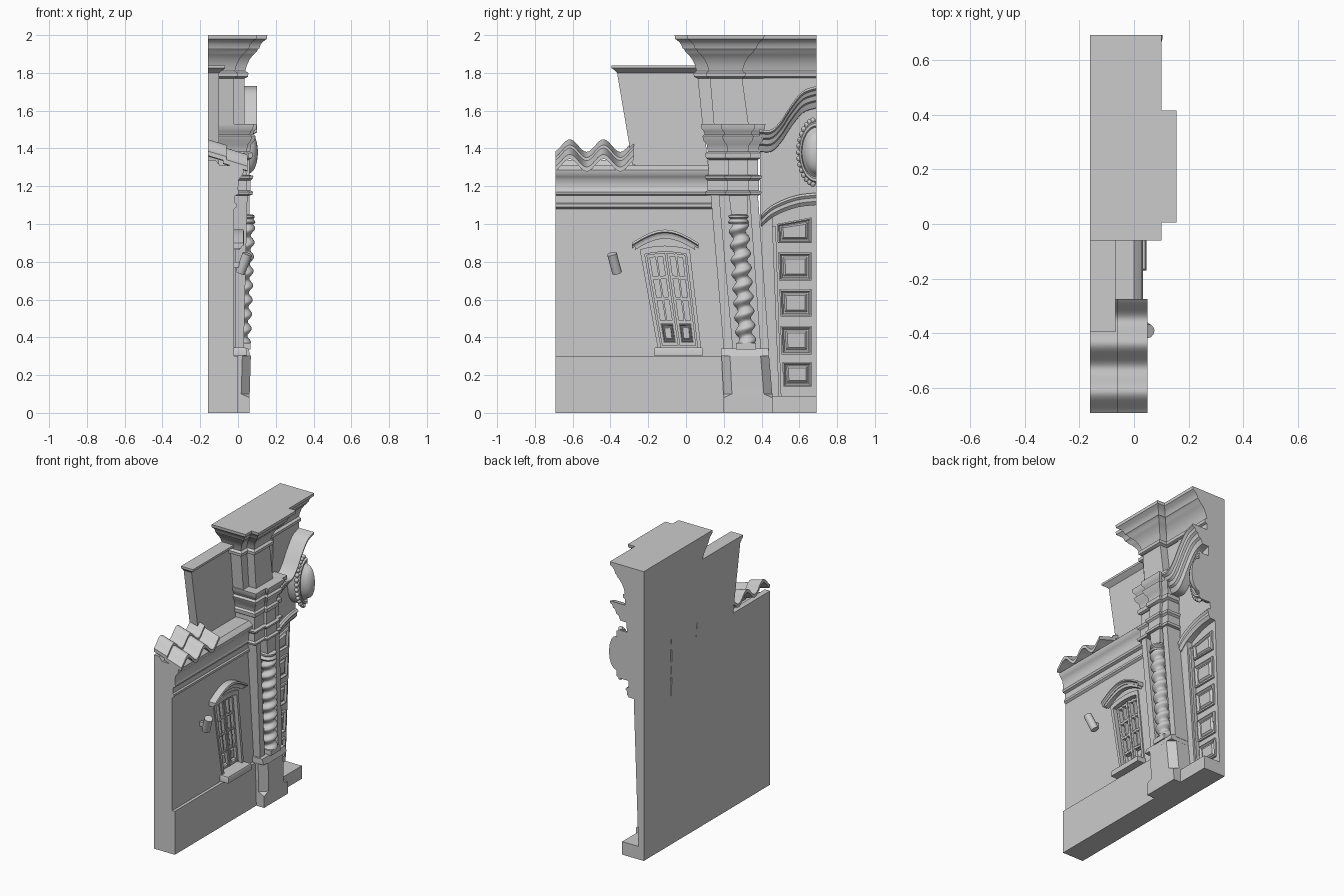
import bpy, bmesh
from math import sin, cos, pi
from mathutils import Vector

if "Cube" in bpy.data.objects:
    bpy.data.objects.remove(bpy.data.objects["Cube"])

BACK, END = -0.16, 0.69


def loft(name, rings):
    """Skin equal-length closed rings of (x, y, z) points and cap both ends."""
    bm = bmesh.new()
    vs = [[bm.verts.new(p) for p in r] for r in rings]
    n = len(rings[0])
    for a, b in zip(vs, vs[1:]):
        for i in range(n):
            j = (i + 1) % n
            bm.faces.new((a[i], a[j], b[j], b[i]))
    bm.faces.new(vs[0])
    bm.faces.new(vs[-1])
    bmesh.ops.remove_doubles(bm, verts=bm.verts, dist=1e-5)
    bmesh.ops.recalc_face_normals(bm, faces=bm.faces)
    me = bpy.data.meshes.new(name)
    bm.to_mesh(me)
    bm.free()
    ob = bpy.data.objects.new(name, me)
    bpy.context.collection.objects.link(ob)
    return ob


def rect(z, y0, y1, x1, c=0.0, x0=BACK):
    """Horizontal rectangle with optional chamfered front corners."""
    return [(x0, y0, z), (x1 - c, y0, z), (x1, y0 + c, z),
            (x1, y1 - c, z), (x1 - c, y1, z), (x0, y1, z)]


def prism(name, pts, x0, x1, lean=0.0):
    """Outline in (y, z) extruded along x; lean tilts the front face."""
    return loft(name, [[(x0, y, z) for y, z in pts],
                       [(x1 + lean * z, y, z) for y, z in pts]])


def moulding(name, y0, y1, x, profile, fixed_end=False):
    """Stack of rectangles that grow outward by each (z, offset)."""
    return loft(name, [rect(z, y0 - o, y1 + (0 if fixed_end else o), x + o)
                       for z, o in profile])


def sweep(name, path, profile):
    """Cross-section (x, dz) carried along a (y, z) path."""
    return loft(name, [[(x, y, z + d) for x, d in profile] for y, z in path])


def panel(name, quad, xf):
    """Framed, raised panel on a surface x = xf(z)."""
    cy = sum(p[0] for p in quad) / 4
    cz = sum(p[1] for p in quad) / 4
    w = max(p[0] for p in quad) - min(p[0] for p in quad)
    h = max(p[1] for p in quad) - min(p[1] for p in quad)
    rings = []
    for t, d in ((0, -.01), (0, .012), (.06, .016), (.12, .002), (.17, .002), (.24, .012)):
        i = t * min(w, h)
        rings.append([(xf(z) + d, cy + (y - cy) * (1 - 2 * i / w),
                       cz + (z - cz) * (1 - 2 * i / h)) for y, z in quad])
    return loft(name, rings)


def smooth_path(pts, steps=6):
    """Catmull-Rom through (y, z) points."""
    p = [Vector(q) for q in [pts[0]] + pts + [pts[-1]]]
    out = []
    for a, b, c, d in zip(p, p[1:], p[2:], p[3:]):
        for k in range(steps):
            t = k / steps
            out.append(.5 * (2 * b + (c - a) * t + (2 * a - 5 * b + 4 * c - d) * t * t
                             + (3 * b - a - 3 * c + d) * t ** 3))
    return [tuple(q) for q in out] + [pts[-1]]


# Left wall, plinth and strip of wall under the roof
wall = prism("side_wall", [(-END, 0), (.22, 0), (.14, 1.3), (-END, 1.3)], BACK, -.02)
prism("wall_plinth", [(-END, 0), (.22, 0), (.22, .3), (-END, .3)], BACK, 0)
loft("roof_support", [rect(1.29, -END, -.27, -.08), rect(1.34, -END, -.27, -.12)])
cornice = [(-.1, 1.08), (-.02, 1.08), (-.006, 1.09), (-.006, 1.105), (-.015, 1.112), (-.015, 1.15),
           (.002, 1.157), (.006, 1.17), (0, 1.182), (.004, 1.235), (.016, 1.25),
           (.027, 1.265), (.03, 1.285), (.02, 1.295), (0, 1.31), (-.1, 1.31)]
loft("wall_cornice", [[(x, y, z) for x, z in cornice] for y in (-END, .14)])
loft("parapet", [rect(1.3, -.28, .12, -.1), rect(1.8, -.365, .06, -.1),
                 rect(1.815, -.38, .06, -.08), rect(1.825, -.395, .06, -.068),
                 rect(1.84, -.395, .06, -.068)])

# Two rows of wavy roof tiles
ys = [-END + .415 * i / 48 for i in range(49)]
for name, xa, xb, za, zb in (("tile_row_upper", BACK, -.06, 1.415, 1.385),
                             ("tile_row_lower", -.08, .05, 1.375, 1.335)):
    rings = []
    for x, z in ((xa, za), (xb, zb)):
        top = [(x, y, z + .033 * cos(2 * pi * (y + .615) / .178)) for y in ys]
        rings.append(top + [(x, y, h - .024) for _, y, h in reversed(top)])
    loft(name, rings)


# Window: (u, v) maps across the leaning opening
def win(u, v):
    y = (-.245 + .095 * (1 - v)) * (1 - u) + (.02 + .06 * (1 - v)) * u
    return y, .345 + .52 * v + .08 * u * (1 - u) * v


def win_quad(u0, u1, v0, v1):
    return [win(u0, v0), win(u1, v0), win(u1, v1), win(u0, v1)]


arch = [win(0, 0), win(1, 0)] + [win(1 - i / 10, 1) for i in range(11)]
cutter = prism("window_cutter", arch, -.07, .1)
mod = wall.modifiers.new("opening", 'BOOLEAN')
mod.object, mod.operation, mod.solver = cutter, 'DIFFERENCE', 'EXACT'
bpy.context.view_layer.objects.active = wall
bpy.ops.object.modifier_apply(modifier=mod.name)
bpy.data.objects.remove(cutter)

for side, u0, u1 in (("left", 0, .08), ("right", .92, 1)):
    prism(f"window_casing_{side}", win_quad(u0, u1, 0, 1), -.08, -.012)
prism("window_casing_top", [win(i / 10, 1) for i in range(11)]
      + [win(1 - i / 10, .94) for i in range(11)], -.08, -.012)
for leaf, a, b in (("left", .11, .485), ("right", .515, .89)):
    for i, (u0, u1) in enumerate(((a, a + .06), (b - .06, b), ((a + b) / 2 - .02, (a + b) / 2 + .02))):
        prism(f"window_{leaf}_stile_{i}", win_quad(u0, u1, .02 if i < 2 else .26, .93), -.08, -.035)
    for i, v in enumerate((.02, .24, .47, .68, .90)):
        prism(f"window_{leaf}_rail_{i}", win_quad(a, b, v, v + .03), -.08, -.037)
    panel(f"window_{leaf}_panel", win_quad(a + .06, b - .06, .06, .23), lambda z: -.055)
loft("window_sill", [rect(.305, -.17, .09, .045), rect(.335, -.17, .09, .045),
                     rect(.345, -.165, .085, .04)])
hood = [(-.287 + .352 * i / 20, .9 + .07 * sin(pi * i / 20)) for i in range(21)]
sweep("window_hood", hood, [(-.05, 0), (.028, 0), (.032, -.012), (.02, -.018),
                            (.015, -.03), (-.05, -.03)])
sweep("window_hood_lower", hood[1:-1], [(-.05, -.02), (.012, -.02), (.008, -.048), (-.05, -.048)])

# Wall lamp
a, b = Vector((.012, -.365, .742)), Vector((.05, -.392, .842))
bpy.ops.mesh.primitive_cylinder_add(vertices=24, radius=.026, depth=(b - a).length, location=(a + b) / 2,
                                    rotation=(b - a).to_track_quat('Z', 'Y').to_euler())
bpy.context.object.name = "wall_lamp"
loft("lamp_bracket", [rect(.77, -.39, -.368, .03), rect(.8, -.39, -.368, .03)])

# Pilaster: chamfered pedestal, recessed back and two leaning strips
loft("pilaster_pedestal", [rect(0, .2, .46, .06), rect(.08, .198, .458, .062),
                           rect(.1, .198, .457, .062, .045), rect(.3, .188, .44, .068, .045),
                           rect(.302, .186, .438, .066), rect(.34, .186, .438, .055)])
loft("pilaster_back", [rect(.33, .205, .435, -.025), rect(1.16, .135, .375, .01)])
loft("pilaster_strip_left", [rect(.33, .2, .25, .03), rect(1.16, .13, .175, .05)])
loft("pilaster_strip_right", [rect(.33, .395, .44, .03), rect(1.16, .335, .38, .05)])

# Twisted column between the strips
rings = []
for i in range(145):
    z = .37 + .65 * i / 144
    t = (z - .37) / .65
    ring = []
    for k in range(24):
        th = 2 * pi * k / 24
        r = .044 + .011 * cos(th - 2 * pi * (z - .37) / .076)
        ring.append((.015 + .022 * t + r * cos(th), .318 - .04 * t + r * sin(th), z))
    rings.append(ring)
loft("twisted_column", rings)
loft("column_foot", [rect(.335, .265, .37, .065), rect(.37, .265, .37, .065)])
collar = ((1.0, .03), (1.0, .05), (1.01, .056), (1.02, .05), (1.027, .044), (1.035, .052),
          (1.045, .052), (1.05, .04))
loft("column_collar", [[(.036 + r * cos(pi * k / 12), .278 + r * sin(pi * k / 12), z)
                        for k in range(24)] for z, r in collar])
loft("column_block", [rect(1.05, .24, .325, .06), rect(1.17, .225, .325, .06)])

# Capital courses, with a projecting centre
low = [(1.15, 0), (1.155, .016), (1.17, .02), (1.178, .006), (1.23, .006), (1.24, .018),
       (1.255, .022), (1.26, .002), (1.34, 0)]
high = [(1.34, 0), (1.35, .015), (1.375, .017), (1.385, .004), (1.42, .01), (1.44, .026),
        (1.465, .034), (1.475, .02), (1.49, .026), (1.505, .038), (1.53, .04)]
for tag, y0, y1, x in (("side", .12, .38, .042), ("centre", .225, .325, .06)):
    moulding(f"capital_lower_{tag}", y0, y1, x, low)
    moulding(f"capital_upper_{tag}", y0, y1, x, high)

# Upper tower and crowning cornice
loft("tower_upper", [rect(1.5, .09, .42, -.02), rect(1.79, .06, .42, -.02)])
loft("tower_upper_centre", [rect(1.5, .15, .335, .035), rect(1.79, .125, .295, .035)])
crown = [(1.77, 0), (1.78, .018), (1.8, .02), (1.81, .004), (1.84, .012), (1.87, .026), (1.895, .045),
         (1.91, .062), (1.925, .07), (1.93, .078), (1.95, .085), (1.965, .097), (1.98, .118), (2, .12)]
moulding("crown_cornice", .06, END, -.02, crown, True)
moulding("crown_cornice_centre", .125, .295, .035, crown)

# Doorway wall, curved pediment and the wall above it
ped = smooth_path([(.39, 1.5), (.45, 1.5), (.5, 1.545), (.56, 1.635), (.62, 1.705), (END, 1.73)])
arch = smooth_path([(.40, 1.05), (.45, 1.095), (.52, 1.13), (.6, 1.155), (END, 1.165)])
prism("doorway_wall", [(.4, .05), (.495, .05), (.458, 1.0)]
      + [(y, z - .06) for y, z in arch if y > .46]
      + [(y, z - .05) for y, z in reversed(ped)], BACK, -.085, .035)
prism("wall_above_pediment", [(.41, 1.79), (END, 1.79)]
      + [(y, z - .08) for y, z in reversed(ped)], BACK, -.015)
sweep("pediment_moulding", ped, [(-.1, 0), (.1, 0), (.1, -.012), (.082, -.022), (.074, -.042),
                                 (.058, -.05), (.05, -.075), (.034, -.083), (.02, -.115), (-.1, -.12)])
sweep("door_arch_moulding", arch, [(-.1, 0), (-.03, 0), (-.02, -.012), (-.03, -.026),
                                   (-.03, -.045), (-.045, -.065), (-.1, -.065)])

# Door with five raised panels, and its step
prism("door_leaf", [(.44, .02), (END, .02), (END, 1.14), (.44, 1.08)], BACK, -.122, .035)
prism("door_jamb", [(.488, .08), (.505, .08), (.475, .99), (.455, .99)], BACK, -.098, .035)
for i, (y0, z0, z1, rise) in enumerate(((.515, .14, .27, 0), (.505, .31, .46, 0), (.5, .51, .655, 0),
                                        (.493, .7, .85, 0), (.486, .9, 1.0, .035))):
    panel(f"door_panel_{i}", [(y0, z0), (.665, z0), (.665, z1 + rise), (y0 - .005, z1)],
          lambda z: -.122 + .035 * z)
loft("door_step", [rect(0, .44, END, .005), rect(.09, .44, END, .005)])

# Oval medallion, cut at the symmetry plane, with beaded rim
CZ = 1.38


def oval(s, x, n=32):
    return [(x, END - .1 * s * sin(pi * k / n), CZ + .175 * s * cos(pi * k / n)) for k in range(n + 1)]


loft("medallion", [oval(s, x) for s, x in ((.95, -.1), (.95, .03), (.88, .05), (.8, .05), (.75, .035),
                                           (.68, .045), (.62, .07), (.5, .088), (.3, .1), (.08, .105))])
for i in range(1, 16):
    th = pi * i / 16
    bpy.ops.mesh.primitive_uv_sphere_add(segments=10, ring_count=6, radius=.015,
                                         location=(.03, END - .093 * sin(th), CZ + .172 * cos(th)))
    bpy.context.object.name = f"medallion_bead_{i}"

bpy.ops.object.select_all(action='SELECT')
bpy.ops.object.shade_smooth_by_angle(angle=.6)
